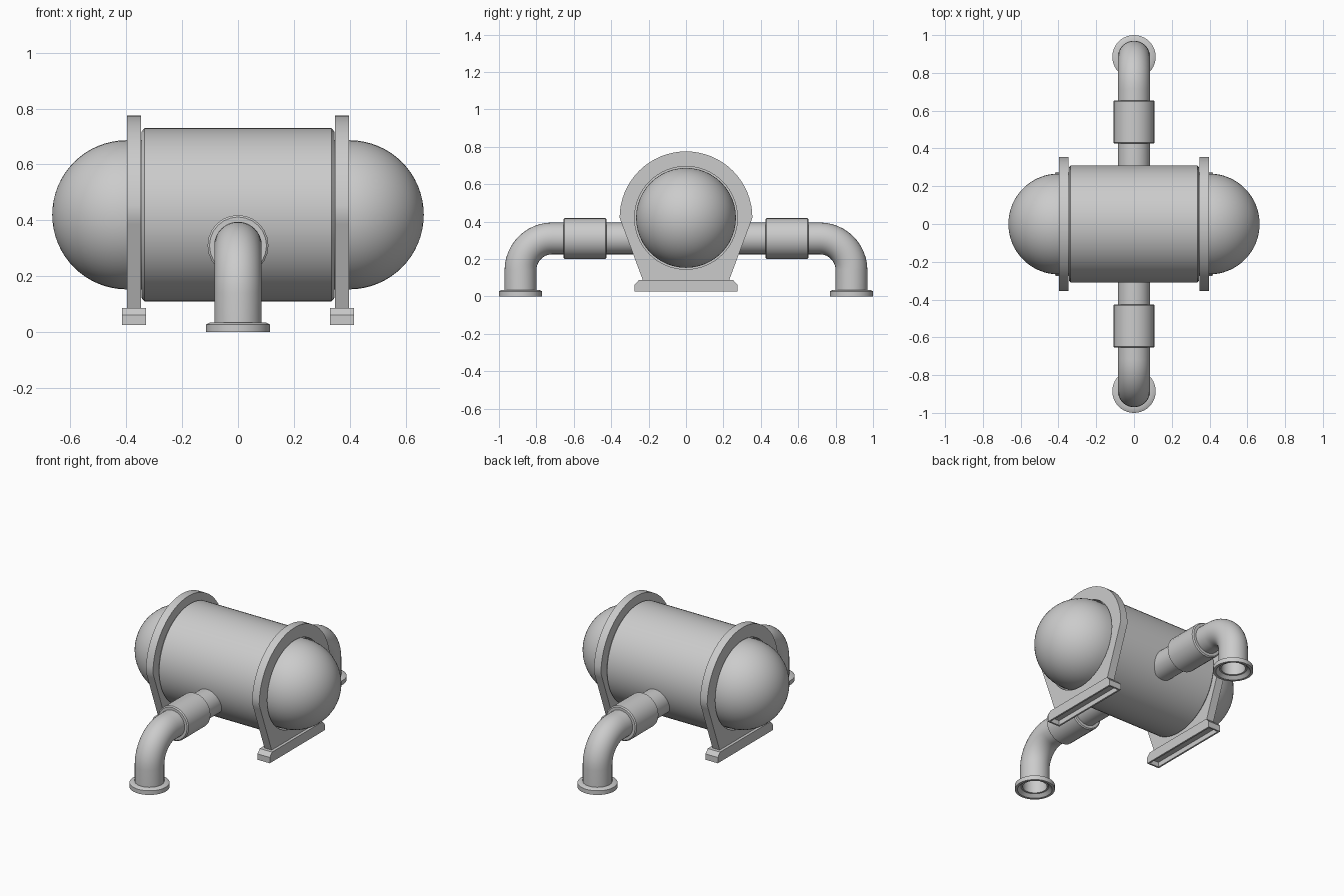
import bpy, bmesh, math
from mathutils import Vector

cube = bpy.data.objects.get("Cube")
if cube:
    bpy.data.objects.remove(cube)

grey = bpy.data.materials.new("plain_grey")
grey.use_nodes = True
grey.diffuse_color = (0.6, 0.6, 0.6, 1)
grey.node_tree.nodes["Principled BSDF"].inputs["Base Color"].default_value = (0.6, 0.6, 0.6, 1)

AXIS_Z = 0.42    # tank axis height
PIPE_Z = 0.31    # pipe axis height
PIPE_Y = 0.885   # vertical pipe leg


def finish(name, bm, smooth=True):
    bmesh.ops.remove_doubles(bm, verts=bm.verts, dist=1e-5)
    bmesh.ops.recalc_face_normals(bm, faces=bm.faces)
    mesh = bpy.data.meshes.new(name)
    bm.to_mesh(mesh)
    bm.free()
    mesh.materials.append(grey)
    ob = bpy.data.objects.new(name, mesh)
    bpy.context.collection.objects.link(ob)
    if smooth:
        bpy.ops.object.select_all(action='DESELECT')
        ob.select_set(True)
        bpy.context.view_layer.objects.active = ob
        bpy.ops.object.shade_smooth_by_angle(angle=math.radians(30))
    return ob


def loft(name, rings, sides, closed=False):
    """Skin circles given as (centre, direction, radius)."""
    bm = bmesh.new()
    loops = []
    for c, d, r in rings:
        d = Vector(d).normalized()
        u = Vector((0, 1, 0)) if abs(d.x) > 0.5 else Vector((1, 0, 0))
        v = d.cross(u)
        turn = [2 * math.pi * i / sides for i in range(sides)]
        loops.append([bm.verts.new(Vector(c) + r * (u * math.cos(a) + v * math.sin(a))) for a in turn])
    pairs = list(zip(loops, loops[1:]))
    if closed:
        pairs.append((loops[-1], loops[0]))
    else:
        bm.faces.new(loops[0])
        if rings[-1][2] > 1e-4:
            bm.faces.new(loops[-1])
    for a, b in pairs:
        for i in range(sides):
            j = (i + 1) % sides
            bm.faces.new((a[i], a[j], b[j], b[i]))
    return finish(name, bm)


def along_x(profile):
    return [((x, 0, AXIS_Z), (1, 0, 0), r) for x, r in profile]


# Tank body with chamfered rims
loft("tank_body", along_x([(-0.345, 0.298), (-0.335, 0.31), (0.335, 0.31), (0.345, 0.298)]), 64)


def saddle_radius(a):
    """Round top, tapering sides, flat bottom."""
    c, s = abs(math.cos(a)), math.sin(a)
    if s >= -1e-6:
        return 0.355
    drop, inset = 0.335, 0.125
    side = 0.355 / (c - s * inset / drop)
    return min(side, -drop / s)


def saddle(name, sign):
    angles = [2 * math.pi * i / 64 for i in range(64)]
    corner = math.atan2(0.335, 0.23)
    angles = sorted(angles + [math.pi + corner, 2 * math.pi - corner])
    bm = bmesh.new()
    loops = []
    for x, hole in ((0.347, False), (0.397, False), (0.397, True), (0.347, True)):
        ring = []
        for a in angles:
            r = 0.275 if hole else saddle_radius(a)
            ring.append(bm.verts.new((sign * x, r * math.cos(a), AXIS_Z + r * math.sin(a))))
        loops.append(ring)
    n = len(angles)
    for k in range(4):
        a, b = loops[k], loops[(k + 1) % 4]
        for i in range(n):
            bm.faces.new((a[i], a[(i + 1) % n], b[(i + 1) % n], b[i]))
    finish(name, bm)


def foot(name, sign):
    """Bar with sloped upper ends and a pocket underneath."""
    outline = [(-0.275, 0.025), (0.275, 0.025), (0.275, 0.062), (0.252, 0.087), (-0.252, 0.087), (-0.275, 0.062)]
    bm = bmesh.new()
    face = bm.faces.new([bm.verts.new((sign * 0.372 - 0.043, y, z)) for y, z in outline])
    ext = bmesh.ops.extrude_face_region(bm, geom=[face])
    moved = [v for v in ext["geom"] if isinstance(v, bmesh.types.BMVert)]
    bmesh.ops.translate(bm, verts=moved, vec=(0.086, 0, 0))
    bmesh.ops.recalc_face_normals(bm, faces=bm.faces)
    under = min(bm.faces, key=lambda f: f.calc_center_median().z)
    bmesh.ops.inset_region(bm, faces=[under], thickness=0.015)
    pocket = bmesh.ops.extrude_face_region(bm, geom=[under])
    moved = [v for v in pocket["geom"] if isinstance(v, bmesh.types.BMVert)]
    bmesh.ops.translate(bm, verts=moved, vec=(0, 0, 0.03))
    if under.is_valid:
        bm.faces.remove(under)
    finish(name, bm, smooth=False)


# Domed ends, saddles and feet
for side, sign in (("left", 1), ("right", -1)):
    steps = [math.pi / 2 * i / 16 for i in range(17)]
    dome = [(0.34, 0.267)] + [(0.398 + 0.267 * math.sin(t), 0.267 * math.cos(t)) for t in steps]
    loft(side + "_dome", along_x([(sign * x, max(r, 1e-7)) for x, r in dome]), 48)
    saddle(side + "_saddle", sign)
    foot(side + "_foot", sign)

# Elbow pipes, collars and floor flanges
BEND = 0.17
for end, sign in (("front", -1), ("back", 1)):
    path = [((0, sign * 0.25, PIPE_Z), (0, sign, 0))]
    for i in range(13):
        t = math.pi / 2 * i / 12
        y = PIPE_Y - BEND + BEND * math.sin(t)
        z = PIPE_Z - BEND + BEND * math.cos(t)
        path.append(((0, sign * y, z), (0, sign * math.cos(t), -math.sin(t))))
    path.append(((0, sign * PIPE_Y, 0.018), (0, 0, -1)))
    outside = [(c, d, 0.085) for c, d in path]
    bore = [(c, d, 0.07) for c, d in reversed(path[1:])]
    loft(end + "_pipe", outside + bore, 32)

    collar = [(0.425, 0.08), (0.425, 0.102), (0.431, 0.109), (0.649, 0.109), (0.655, 0.102), (0.655, 0.08)]
    loft(end + "_collar", [((0, sign * y, PIPE_Z), (0, sign, 0), r) for y, r in collar], 24, closed=True)

    flange = [(0.035, 0.08), (0.035, 0.1), (0.027, 0.115), (0, 0.115), (0, 0.1), (0.018, 0.08)]
    loft(end + "_flange", [((0, sign * PIPE_Y, z), (0, 0, 1), r) for z, r in flange], 40, closed=True)
